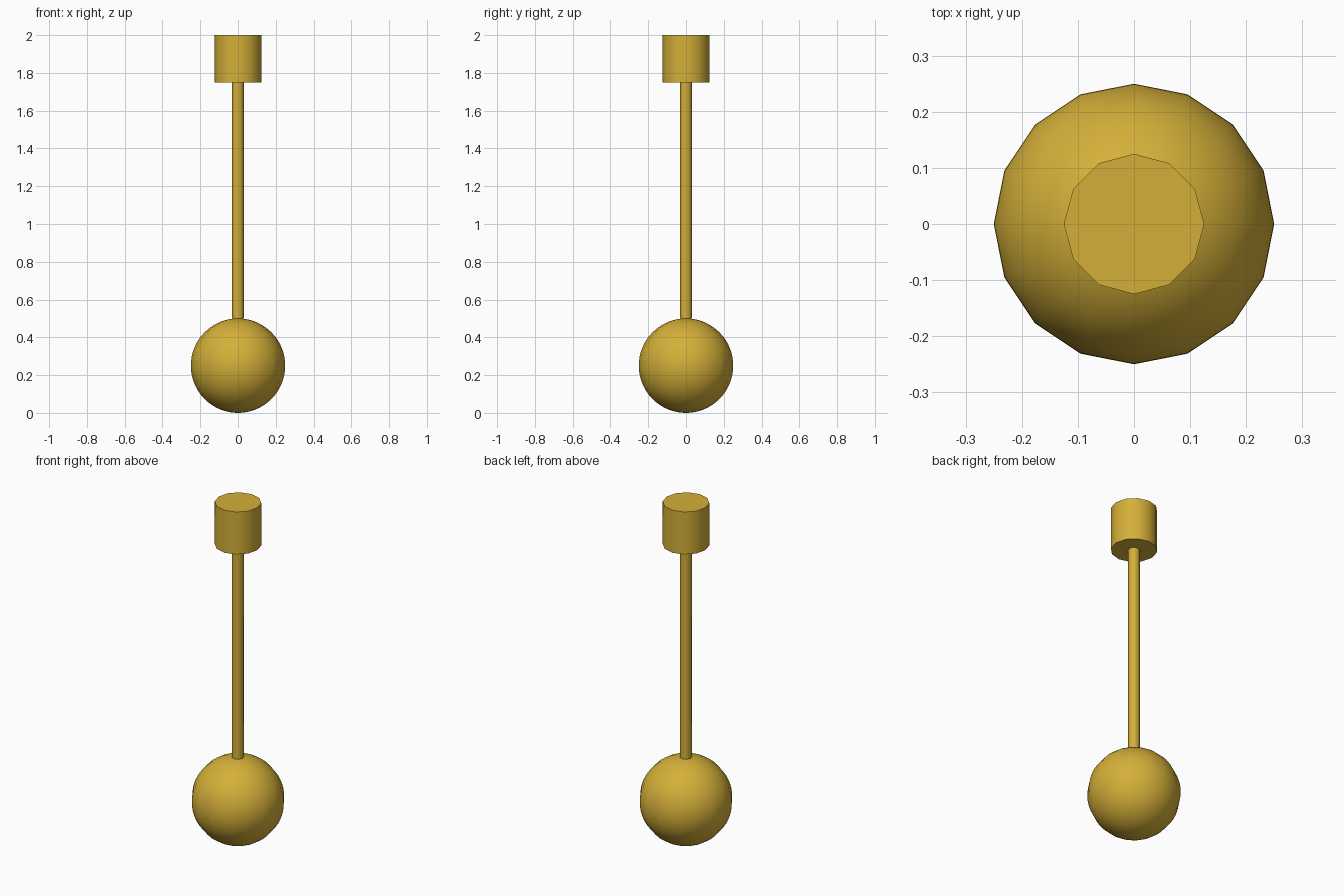
import bpy
import math

if "Cube" in bpy.data.objects:
    bpy.data.objects.remove(bpy.data.objects["Cube"])

gold = bpy.data.materials.new("gold")
gold.diffuse_color = (0.66, 0.43, 0.04, 1)
gold.use_nodes = True
gold.node_tree.nodes["Principled BSDF"].inputs["Base Color"].default_value = gold.diffuse_color


def finish(name):
    ob = bpy.context.object
    ob.name = name
    ob.data.materials.append(gold)
    bpy.ops.object.shade_smooth_by_angle(angle=math.radians(50))
    return ob


def cylinder(name, sides, radius, z0, z1):
    bpy.ops.mesh.primitive_cylinder_add(vertices=sides, radius=radius, depth=z1 - z0,
                                        location=(0, 0, (z0 + z1) / 2))
    return finish(name)


# Round ball at the bottom: coarse around the axis, fine from pole to pole
bpy.ops.mesh.primitive_uv_sphere_add(segments=16, ring_count=32, radius=0.25,
                                     location=(0, 0, 0.25))
finish("ball")

# Thin rod joining ball and cap
cylinder("rod", 8, 0.032, 0.5, 1.75)

# Twelve-sided cap on top
cylinder("cap", 12, 0.125, 1.75, 2.0)
